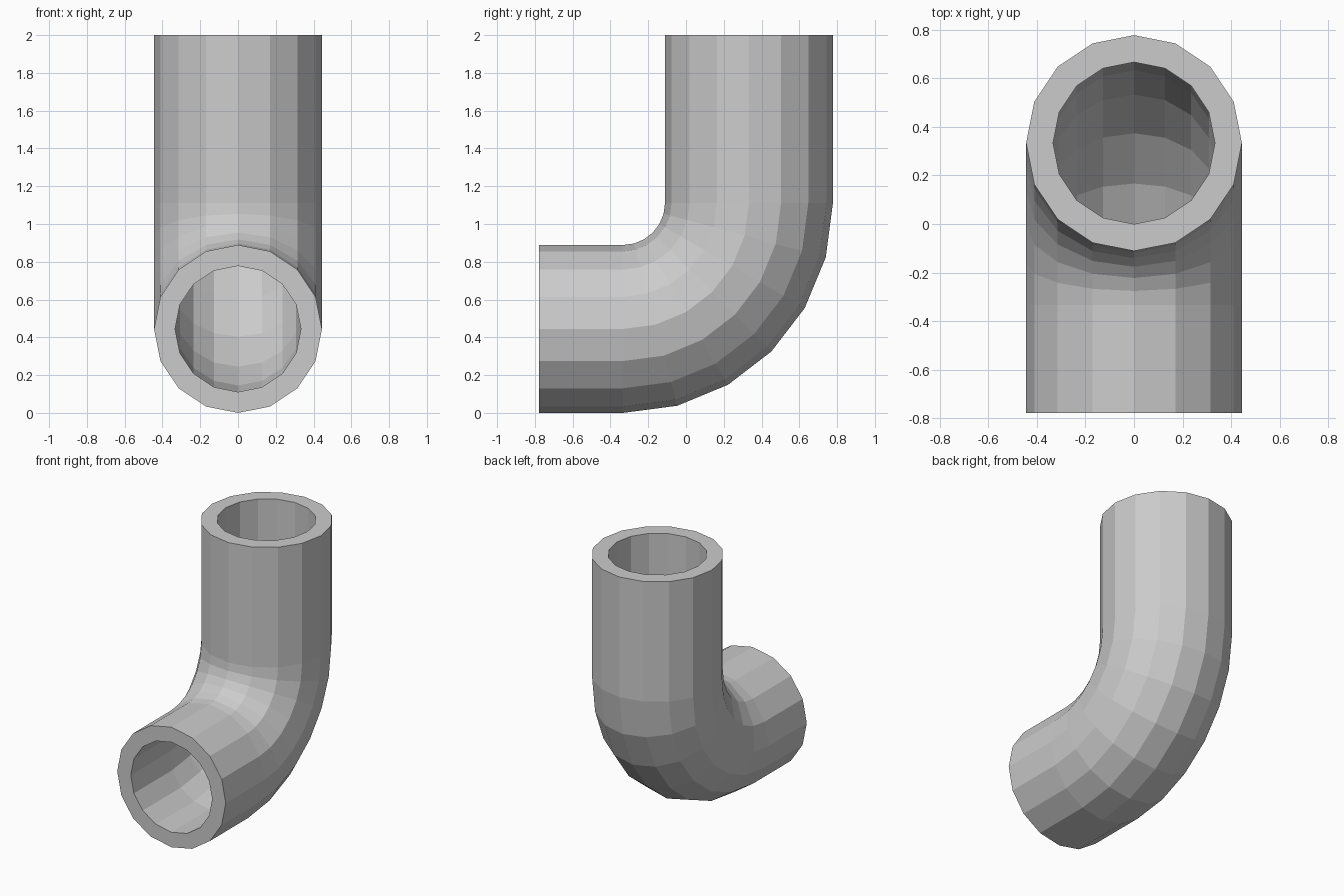
import bpy, bmesh
from math import sin, cos, pi, radians

if "Cube" in bpy.data.objects:
    bpy.data.objects.remove(bpy.data.objects["Cube"])

SIDES, BEND_STEPS = 16, 6
R_OUT, R_IN, R_BEND = 4 / 9, 1 / 3, 2 / 3
BEND_Y, BEND_Z = -1 / 3, 10 / 9          # centre of the 90 degree bend

# Path stations: (y, z, tilt), straight inlet, bend, straight outlet
stations = [(-7 / 9, R_OUT, 0.0)]
for i in range(BEND_STEPS + 1):
    a = radians(90) * i / BEND_STEPS
    stations.append((BEND_Y + R_BEND * sin(a), BEND_Z - R_BEND * cos(a), a))
stations.append((1 / 3, 2.0, radians(90)))

bm = bmesh.new()


def ring(station, radius):
    """Cross-section circle perpendicular to the path."""
    y, z, a = station
    verts = []
    for k in range(SIDES):
        t = 2 * pi * k / SIDES
        u, v = radius * cos(t), radius * sin(t)
        verts.append(bm.verts.new((u, y - v * sin(a), z + v * cos(a))))
    return verts


# Outer wall forward, bore back; wrapping round closes both end rims
rings = [ring(s, R_OUT) for s in stations]
rings += [ring(s, R_IN) for s in reversed(stations)]
for i, a in enumerate(rings):
    b = rings[(i + 1) % len(rings)]
    for k in range(SIDES):
        n = (k + 1) % SIDES
        bm.faces.new((a[k], a[n], b[n], b[k]))
bmesh.ops.recalc_face_normals(bm, faces=bm.faces)

# Pipe elbow object
mesh = bpy.data.meshes.new("pipe_elbow")
bm.to_mesh(mesh)
bm.free()
bpy.context.collection.objects.link(bpy.data.objects.new("pipe_elbow", mesh))
